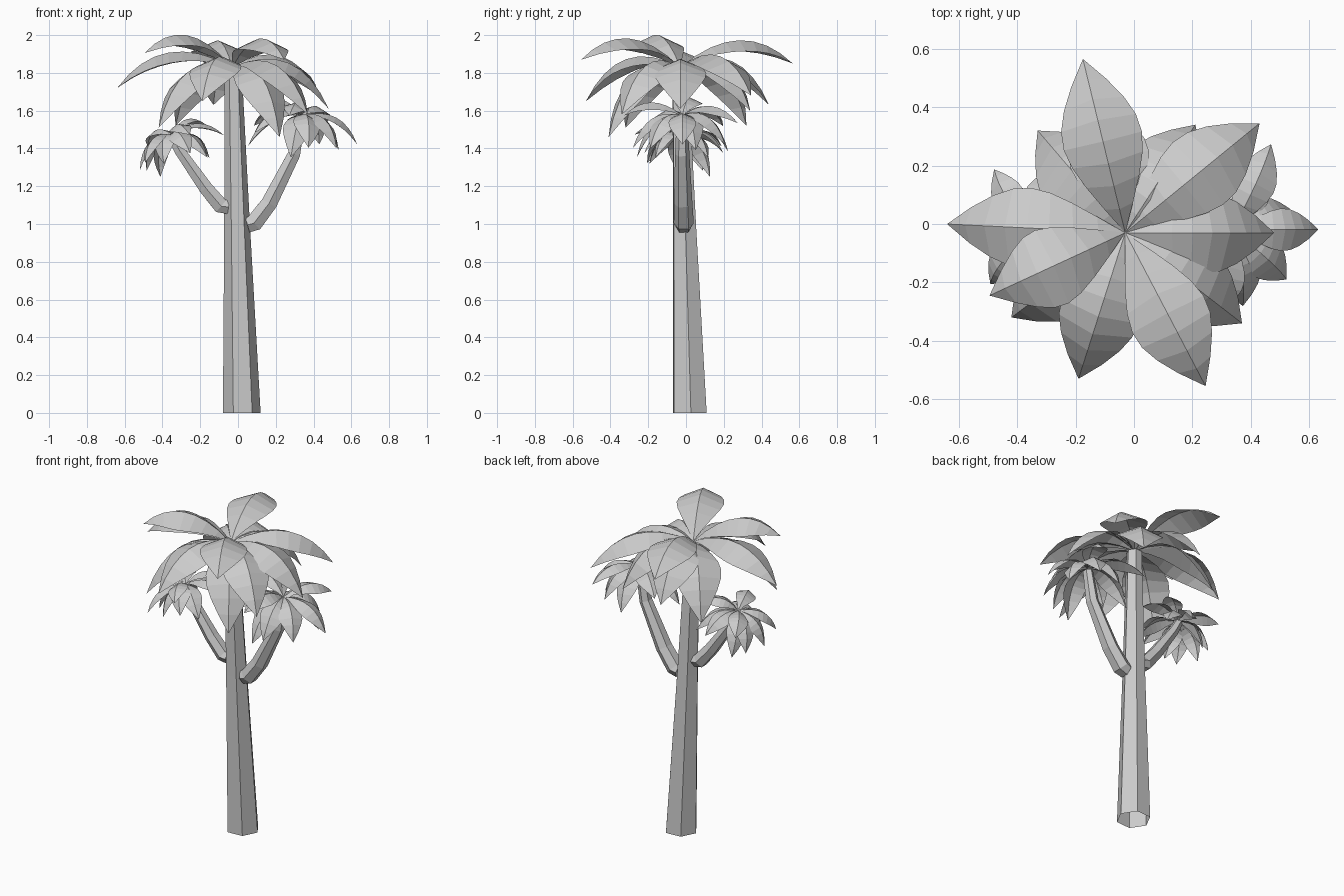
import bpy, bmesh, math
from mathutils import Vector, Matrix

if "Cube" in bpy.data.objects:
    bpy.data.objects.remove(bpy.data.objects["Cube"])


def finish(bm, name):
    me = bpy.data.meshes.new(name)
    bm.to_mesh(me)
    bm.free()
    ob = bpy.data.objects.new(name, me)
    bpy.context.collection.objects.link(ob)
    return ob


def tube(name, path, radii, axis, flat=False, turn=0.0, cap=True):
    """Six-sided tapering tube along a path; axis fixes where a corner points."""
    bm = bmesh.new()
    pts = [Vector(p) for p in path]
    rings = []
    for i, p in enumerate(pts):
        t = (pts[min(i + 1, len(pts) - 1)] - pts[max(i - 1, 0)]).normalized()
        if flat:
            t = Vector((0, 0, 1))
        u = Vector(axis)
        u = (u - t * u.dot(t)).normalized()
        v = t.cross(u)
        ring = []
        for k in range(6):
            a = k * math.pi / 3 + turn
            ring.append(bm.verts.new(p + radii[i] * (u * math.cos(a) + v * math.sin(a))))
        rings.append(ring)
    for r0, r1 in zip(rings, rings[1:]):
        for k in range(6):
            j = (k + 1) % 6
            bm.faces.new((r0[k], r0[j], r1[j], r1[k]))
    if cap:
        bm.faces.new(rings[0][::-1])
    bm.faces.new(rings[-1])
    return finish(bm, name)


def add_leaf(bm, tip, droop=0.0, segs=8, half=0.138):
    """Arched leaf from the origin to the tip, folded down along its midrib."""
    tip = Vector(tip)
    tip.z -= droop
    reach = 0.55 + 0.55 * max(0, -tip.z)      # hanging leaves bend over further out
    ctrl = Vector((tip.x * reach, tip.y * reach, tip.z * 0.5 + 0.265))
    side = Vector((-tip.y, tip.x, 0)).normalized()
    rows = []
    for i in range(segs + 1):
        t = i / segs
        p = ctrl * (2 * t * (1 - t)) + tip * (t * t)
        d = (ctrl * (1 - 2 * t) + tip * t).normalized()
        n = d.cross(side)
        w = half * max(math.sin(math.pi * t ** 1.08), 0) ** 0.9
        mid = bm.verts.new(p)
        if i in (0, segs):
            rows.append((mid, mid, mid))
        else:
            rows.append((bm.verts.new(p + side * w - n * w * 0.42), mid,
                         bm.verts.new(p - side * w - n * w * 0.42)))
    for a, b in zip(rows, rows[1:]):
        for k in (0, 1):
            f = list(dict.fromkeys((a[k], a[k + 1], b[k + 1], b[k])))
            bm.faces.new(f)


# Leaf tips relative to the crown centre
TIPS = [
    (-0.145, 0.595, 0.02), (0.46, 0.375, -0.15), (0.51, 0.0, -0.22),
    (0.40, -0.31, -0.25), (0.275, -0.525, 0.04), (-0.16, -0.50, -0.18),
    (-0.465, -0.215, 0.075), (-0.61, 0.03, -0.11), (-0.39, -0.29, -0.32),
    (-0.30, 0.35, -0.31), (0.24, 0.37, -0.23), (-0.10, 0.47, -0.20),
    (0.25, -0.38, -0.37),
]


def crown(name, centre, scale=1.0, tilt=0.0, spin=0.0, droop=0.0):
    bm = bmesh.new()
    for tip in TIPS:
        add_leaf(bm, tip, droop)
    m = (Matrix.Translation(centre) @ Matrix.Rotation(math.radians(tilt), 4, 'Y')
         @ Matrix.Rotation(math.radians(spin), 4, 'Z') @ Matrix.Scale(scale, 4))
    bmesh.ops.transform(bm, matrix=m, verts=bm.verts)
    return finish(bm, name)


# Trunk, open at the ground
tube("trunk", [(0.02, 0.02, 0), (-0.005, -0.008, 1.0), (-0.026, -0.03, 1.82)],
     [0.1, 0.068, 0.046], (1, 0, 0), flat=True, turn=0.06, cap=False)

# Side branches
tube("right_branch", [(0.05, -0.012, 0.995), (0.085, -0.012, 1.005), (0.165, -0.015, 1.11),
                      (0.297, -0.02, 1.37), (0.33, -0.02, 1.56)],
     [0.047, 0.053, 0.049, 0.038, 0.03], (0, 1, 0))
tube("left_branch", [(-0.05, -0.015, 1.09), (-0.09, -0.015, 1.095), (-0.17, -0.02, 1.19),
                     (-0.31, -0.025, 1.39), (-0.355, -0.025, 1.47)],
     [0.043, 0.047, 0.042, 0.032, 0.026], (0, 1, 0))

# Leaf crowns
crown("main_crown", (-0.03, -0.03, 1.83))
crown("right_crown", (0.335, -0.02, 1.575), 0.53, tilt=8, spin=-39, droop=0.06)
crown("left_crown", (-0.35, -0.025, 1.475), 0.43, tilt=-17, spin=-174, droop=0.09)
